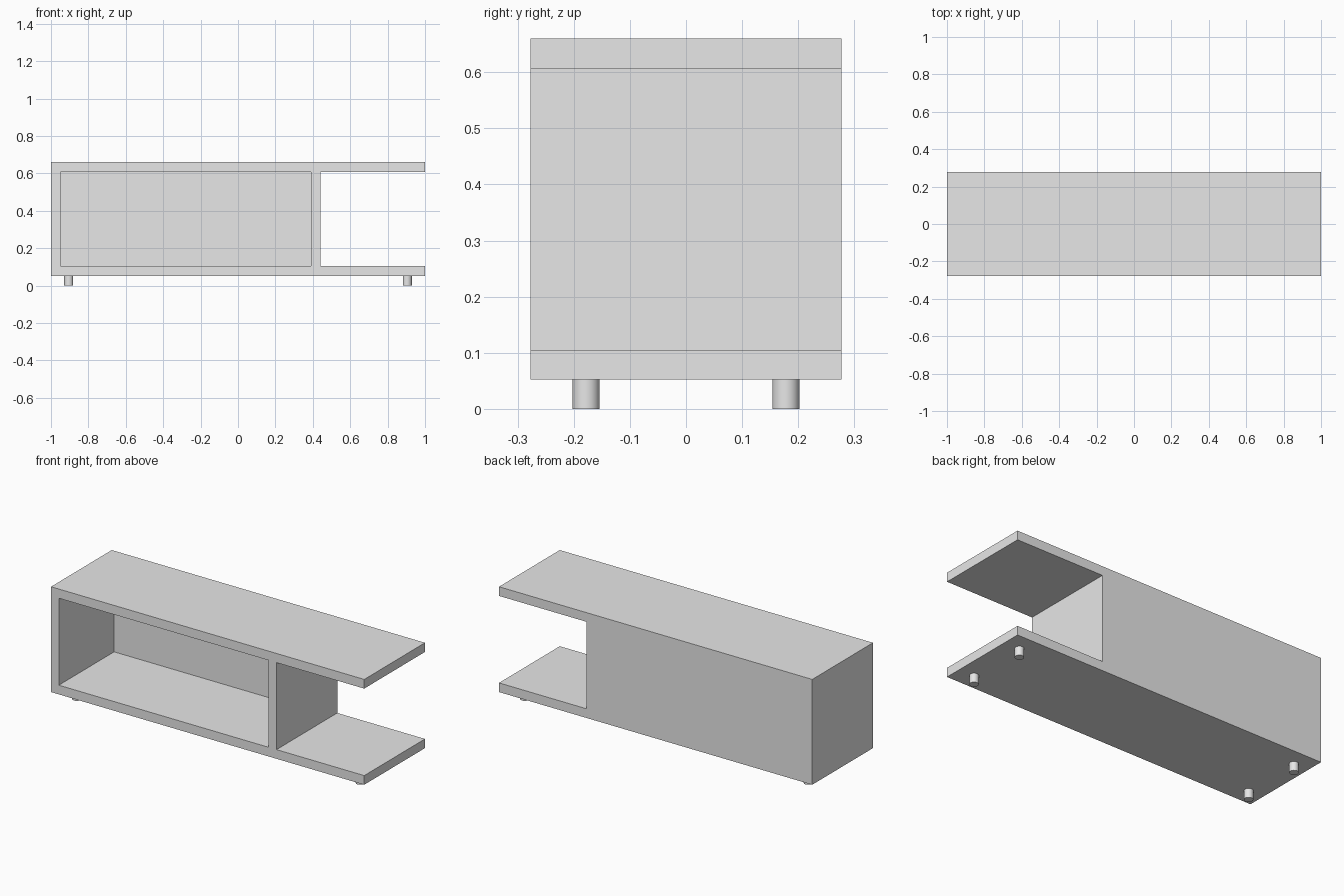
import bpy
import bmesh
import math

cube = bpy.data.objects.get("Cube")
if cube:
    bpy.data.objects.remove(cube, do_unlink=True)

DEPTH = 0.277            # half depth
BOTTOM, TOP = 0.052, 0.66
SHELF, CEILING = 0.105, 0.607
DIVIDER_IN, DIVIDER_OUT = 0.39, 0.44
BOARD = 0.05

grey = bpy.data.materials.new("plain grey")
grey.use_nodes = True
grey.diffuse_color = (0.8, 0.8, 0.8, 1)
grey.node_tree.nodes["Principled BSDF"].inputs["Base Color"].default_value = (0.8, 0.8, 0.8, 1)


def extrude_profile(name, points, y0, y1):
    """Solid made by sweeping an x-z outline from y0 to y1."""
    bm = bmesh.new()
    face = bm.faces.new([bm.verts.new((x, y0, z)) for x, z in points])
    swept = bmesh.ops.extrude_face_region(bm, geom=[face])["geom"]
    verts = [v for v in swept if isinstance(v, bmesh.types.BMVert)]
    bmesh.ops.translate(bm, vec=(0, y1 - y0, 0), verts=verts)
    bmesh.ops.recalc_face_normals(bm, faces=bm.faces)
    mesh = bpy.data.meshes.new(name)
    bm.to_mesh(mesh)
    bm.free()
    mesh.materials.append(grey)
    obj = bpy.data.objects.new(name, mesh)
    bpy.context.collection.objects.link(obj)
    return obj


# Cabinet body: closed compartment with top and bottom boards running past it
body = extrude_profile("cabinet_body", [
    (-1, BOTTOM), (1, BOTTOM), (1, SHELF), (DIVIDER_OUT, SHELF),
    (DIVIDER_OUT, CEILING), (1, CEILING), (1, TOP), (-1, TOP)], -DEPTH, DEPTH)

# Compartment hollow, open at the front with a back panel left standing
hollow = extrude_profile("compartment_cutter", [
    (BOARD - 1, SHELF), (DIVIDER_IN, SHELF),
    (DIVIDER_IN, CEILING), (BOARD - 1, CEILING)], -DEPTH - 0.1, DEPTH - BOARD)
hollow.hide_render = True
cut = body.modifiers.new("compartment", "BOOLEAN")
cut.operation = "DIFFERENCE"
cut.solver = "EXACT"
cut.object = hollow
bpy.context.view_layer.objects.active = body
body.select_set(True)
bpy.ops.object.modifier_apply(modifier=cut.name)
bpy.data.objects.remove(hollow, do_unlink=True)

# Four short round feet
for side, x in (("right", -0.905), ("left", 0.905)):
    for end, y in (("front", -0.178), ("back", 0.178)):
        bpy.ops.mesh.primitive_cylinder_add(
            vertices=32, radius=0.024, depth=BOTTOM, location=(x, y, BOTTOM / 2))
        foot = bpy.context.object
        foot.name = f"{end}_{side}_foot"
        foot.data.materials.append(grey)
        bpy.ops.object.shade_smooth_by_angle(angle=math.radians(40))
